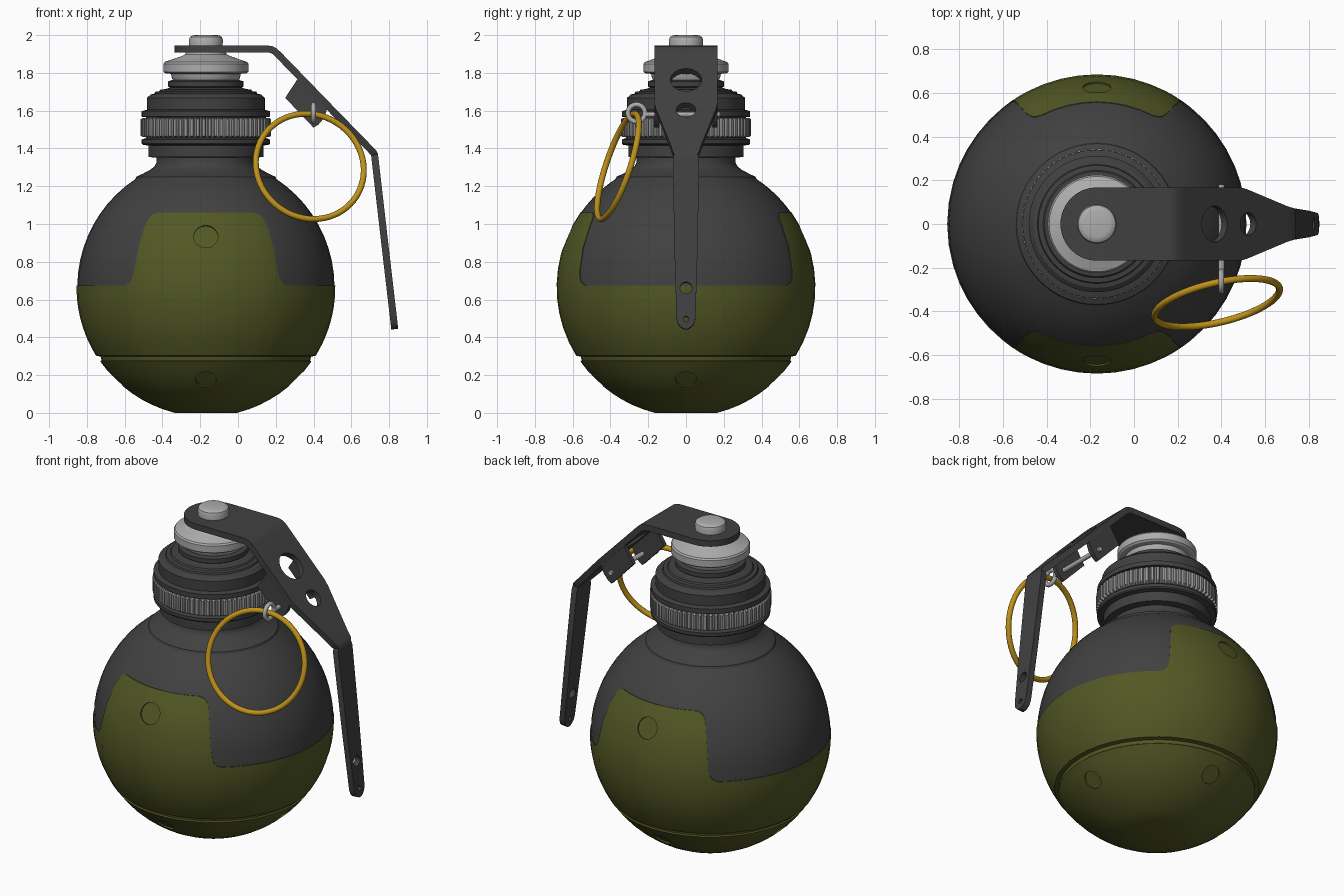
import bpy, bmesh, math
from mathutils import Vector, Matrix

if "Cube" in bpy.data.objects:
    bpy.data.objects.remove(bpy.data.objects["Cube"])

AX = -0.17              # x of the body's axis
R, CZ = 0.685, 0.665    # body sphere


def material(name, rgb):
    m = bpy.data.materials.new(name)
    m.diffuse_color = (*rgb, 1)
    m.use_nodes = True
    m.node_tree.nodes["Principled BSDF"].inputs["Base Color"].default_value = m.diffuse_color
    return m


GREEN = material("olive_green", (0.085, 0.097, 0.018))
DARK = material("dark_grey", (0.052, 0.052, 0.053))
STEEL = material("light_steel", (0.42, 0.42, 0.42))
KNURL = material("knurl_grey", (0.30, 0.30, 0.30))
GOLD = material("golden_yellow", (0.52, 0.29, 0.01))


def finish(bm, name, mats, angle=30):
    bmesh.ops.recalc_face_normals(bm, faces=bm.faces[:])
    me = bpy.data.meshes.new(name)
    bm.to_mesh(me)
    bm.free()
    ob = bpy.data.objects.new(name, me)
    bpy.context.collection.objects.link(ob)
    for m in mats:
        me.materials.append(m)
    if angle:
        smooth(ob, angle)
    return ob


def smooth(ob, angle=30):
    bpy.ops.object.select_all(action='DESELECT')
    ob.select_set(True)
    bpy.context.view_layer.objects.active = ob
    bpy.ops.object.shade_smooth_by_angle(angle=math.radians(angle))


def skin(name, rows, mats, first_upper=None, angle=30):
    """Skin closed loops of points and cap both ends; strips from first_upper on use slot 1."""
    bm = bmesh.new()
    loops = [[bm.verts.new(p) for p in row] for row in rows]
    n = len(loops[0])
    for k, (a, b) in enumerate(zip(loops, loops[1:])):
        for i in range(n):
            f = bm.faces.new((a[i], a[(i + 1) % n], b[(i + 1) % n], b[i]))
            f.material_index = int(first_upper is not None and k >= first_upper)
    bm.faces.new(loops[0])
    top = bm.faces.new(loops[-1])
    top.material_index = int(first_upper is not None)
    return finish(bm, name, mats, angle)


def ring(r, z, angles):
    return [(AX + r * math.sin(a), -r * math.cos(a), z) for a in angles]


def lathe(name, profile, mat, n=72):
    angles = [2 * math.pi * i / n for i in range(n)]
    return skin(name, [ring(r, z, angles) for r, z in profile], [mat])


def rod(name, centre, axis, r, length, mat, n=32):
    bm = bmesh.new()
    rot = Vector(axis).to_track_quat('Z', 'Y').to_matrix().to_4x4()
    bmesh.ops.create_cone(bm, cap_ends=True, segments=n, radius1=r, radius2=r, depth=length,
                          matrix=Matrix.Translation(centre) @ rot)
    return finish(bm, name, [mat])


def torus(name, centre, normal, big, small, mat):
    bpy.ops.mesh.primitive_torus_add(major_radius=big, minor_radius=small, major_segments=64,
                                     minor_segments=14, location=centre,
                                     rotation=Vector(normal).to_track_quat('Z', 'Y').to_euler())
    ob = bpy.context.object
    ob.name = name
    ob.data.materials.append(mat)
    smooth(ob, 60)


def cut(ob, cutters):
    for c in cutters:
        c.hide_render = True
        mod = ob.modifiers.new("cut", 'BOOLEAN')
        mod.operation, mod.solver, mod.object = 'DIFFERENCE', 'EXACT', c
        bpy.context.view_layer.objects.active = ob
        bpy.ops.object.modifier_apply(modifier=mod.name)
        bpy.data.objects.remove(c)
    smooth(ob)


# --- Body: a sphere whose green/dark seam rises into a panel at the front and back
SEAM = [(0, 1.06), (27, 1.06), (30, 1.05), (31.5, 1.03), (32.5, 0.99), (34, 0.75),
        (35, 0.705), (36.5, 0.685), (39, 0.675), (90, 0.675)]   # degrees from panel middle, z
quarter = [0, 7, 14, 21, 27, 28.5, 30, 31, 31.5, 32, 32.5, 33.2, 34, 34.4, 35, 36.5, 39,
           46, 53, 60, 67, 74, 82]
half = quarter + [90] + [180 - q for q in quarter[:0:-1]]
degs = half + [d + 180 for d in half]
angles = [math.radians(d) for d in degs]


def seam(deg):
    d = deg % 180
    d = min(d, 180 - d)
    for (a, za), (b, zb) in zip(SEAM, SEAM[1:]):
        if d <= b:
            return za + (zb - za) * (d - a) / (b - a)


def elev(z):
    return math.asin((z - CZ) / R)


def ball_row(lo, hi, t, shrink=0.0):
    """Row of sphere points between heights lo and hi, each a number or one per column."""
    out = []
    for a, d in zip(angles, degs):
        l = seam(d) if lo is None else lo
        h = seam(d) if hi is None else hi
        e = elev(l) + (elev(h) - elev(l)) * t
        r = (R - shrink) * math.cos(e)
        out.append((AX + r * math.sin(a), -r * math.cos(a), CZ + R * math.sin(e)))
    return out


rows = [ball_row(0.002, 0.272, i / 8, 0.003) for i in range(9)]
rows[0] = ring(0.165, 0.0, angles)
rows += [ring(0.552, 0.278, angles), ring(0.557, 0.298, angles)]
rows += [ball_row(0.303, None, i / 10) for i in range(11)]
split = len(rows) - 1
rows += [ball_row(None, 1.238, i / 10, 0.004) for i in range(11)]
rows += [ring(r, z, angles) for r, z in
         [(0.368, 1.25), (0.33, 1.268), (0.295, 1.287), (0.272, 1.305), (0.262, 1.325), (0.262, 1.36)]]
body = skin("body", rows, [GREEN, DARK], split)

# Shallow round dimples: two on the panels, four around the bottom
dimples = []
for count, z, r in ((2, 0.935, 0.064), (4, 0.175, 0.055)):
    for i in range(count):
        a, e = 2 * math.pi * i / count, elev(z)
        d = Vector((math.sin(a) * math.cos(e), -math.cos(a) * math.cos(e), math.sin(e)))
        dimples.append(rod("dimple_cutter", Vector((AX, 0, CZ)) + d * (R + 0.027), d, r, 0.08, GREEN))
cut(body, dimples)

# --- Fuse collar and cap
lathe("fuse_collar", [
    (0.25, 1.35), (0.305, 1.355), (0.305, 1.415), (0.335, 1.42), (0.34, 1.427), (0.34, 1.447),
    (0.318, 1.455), (0.318, 1.566), (0.34, 1.568), (0.34, 1.597), (0.312, 1.605), (0.312, 1.668),
    (0.292, 1.686), (0.272, 1.690), (0.268, 1.700), (0.246, 1.703), (0.240, 1.712), (0.215, 1.714),
    (0.19, 1.722), (0.2, 1.728), (0.2, 1.755), (0.17, 1.765)], DARK)

# --- Knurled ring
TEETH = 68
knurl = []
for z, inset in ((1.46, 0.012), (1.467, 0), (1.555, 0), (1.562, 0.012)):
    row = []
    for i in range(TEETH):
        for f, r in ((0.0, 0.326), (0.25, 0.326), (0.4, 0.345), (0.85, 0.345)):
            row += ring(min(r, 0.345 - inset), z, [2 * math.pi * (i + f) / TEETH])
    knurl.append(row)
skin("knurled_ring", knurl, [KNURL])

# --- Striker disc and button
lathe("striker_disc", [
    (0.17, 1.755), (0.18, 1.772), (0.185, 1.795), (0.215, 1.798), (0.225, 1.806), (0.225, 1.848),
    (0.218, 1.858), (0.13, 1.888), (0.11, 1.898), (0.105, 1.915)], STEEL)
lathe("top_button", [(0.088, 1.93), (0.09, 1.975), (0.085, 1.989), (0.073, 1.997), (0.06, 2.0)], STEEL, 48)

# --- Safety lever: a bent plate given as x, z and half-width along its outer face
path = [(AX - 0.167 * math.cos(math.radians(t)), 1.945, 0.168 * math.sin(math.radians(t)))
        for t in range(6, 91, 12)]
path += [(0.15, 1.945, 0.168), (0.18, 1.942, 0.168), (0.205, 1.93, 0.168), (0.23, 1.906, 0.168),
         (0.485, 1.643, 0.168), (0.515, 1.612, 0.16), (0.705, 1.417, 0.08), (0.733, 1.388, 0.072),
         (0.741, 1.37, 0.062), (0.744, 1.345, 0.07), (0.80, 0.86, 0.061), (0.842, 0.50, 0.05),
         (0.845, 0.472, 0.042), (0.847, 0.455, 0.027), (0.848, 0.445, 0.01)]
T = 0.037
lever_rows = []
for i, (x, z, w) in enumerate(path):
    a, b = path[max(i - 1, 0)], path[min(i + 1, len(path) - 1)]
    d = Vector((b[0] - a[0], b[1] - a[1])).normalized()
    xi, zi = x + d.y * T, z - d.x * T
    lever_rows.append([(x, -w, z), (x, w, z), (xi, w, zi), (xi, -w, zi)])
lever = skin("safety_lever", lever_rows, [DARK])
slope, side = (0.72, 0, 0.70), (1, 0, 0.11)
cut(lever, [rod("hole_cutter", c, n, r, 0.16, DARK) for c, n, r in (
    ((0.36, 0, 1.755), slope, 0.083), ((0.515, 0, 1.597), slope, 0.052),
    ((0.806, 0, 0.66), side, 0.031), ((0.824, 0, 0.495), side, 0.015))])

# Tabs under the lever that carry the pin
TAB = [(0.33, 1.79), (0.25, 1.668), (0.40, 1.51), (0.425, 1.525), (0.455, 1.56), (0.60, 1.455),
       (0.71, 1.385), (0.71, 1.40), (0.48, 1.635)]
for name, s in (("front_tab", -1), ("back_tab", 1)):
    pts = TAB[:5] + [TAB[-1]]
    skin(name, [[(x, s * y, z) for x, z in pts] for y in (0.14, 0.166)], [DARK])

# --- Pin, pin loop and pull ring
rod("safety_pin", (0.40, -0.02, 1.58), (0, 1, 0), 0.014, 0.40, STEEL, 16)
torus("pin_loop", (0.40, -0.262, 1.587), (1, 0, 0), 0.045, 0.013, STEEL)
torus("pull_ring", (0.38, -0.36, 1.305), (0.216, -0.924, 0.308), 0.293, 0.016, GOLD)
